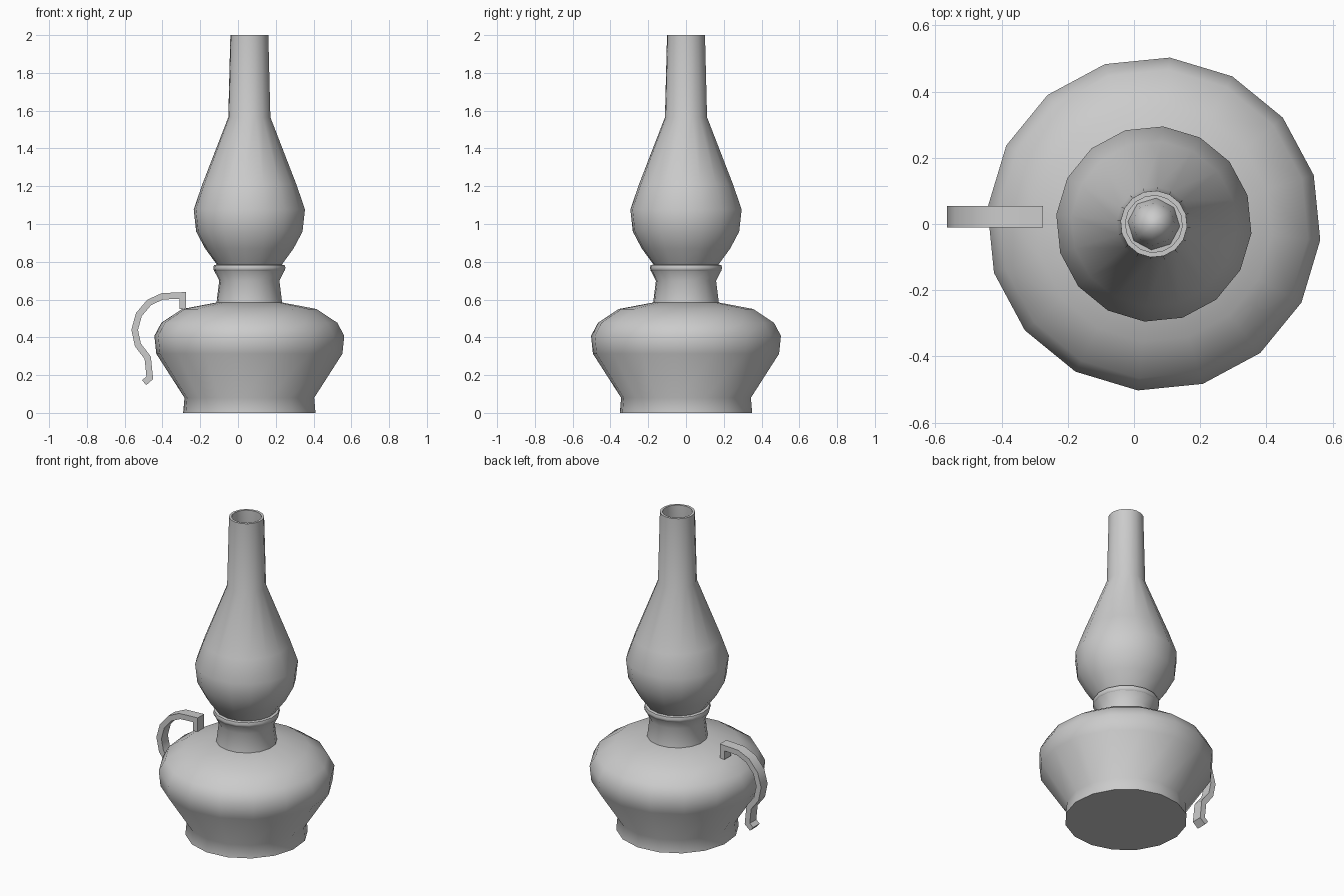
import bpy, bmesh, math
from mathutils import Vector

cube = bpy.data.objects.get("Cube")
if cube:
    bpy.data.objects.remove(cube, do_unlink=True)

AXIS_X = 0.06
SIDES = 16

grey = bpy.data.materials.new("plain grey")
grey.use_nodes = True
grey.diffuse_color = (0.6, 0.6, 0.6, 1)
grey.node_tree.nodes["Principled BSDF"].inputs["Base Color"].default_value = (0.6, 0.6, 0.6, 1)


def finish(bm, name, angle):
    bmesh.ops.recalc_face_normals(bm, faces=bm.faces)
    mesh = bpy.data.meshes.new(name)
    bm.to_mesh(mesh)
    bm.free()
    mesh.materials.append(grey)
    obj = bpy.data.objects.new(name, mesh)
    bpy.context.collection.objects.link(obj)
    bpy.ops.object.select_all(action='DESELECT')
    obj.select_set(True)
    bpy.context.view_layer.objects.active = obj
    bpy.ops.object.shade_smooth_by_angle(angle=math.radians(angle))
    return obj


def lathe(name, profile, sides=SIDES, closed=False, cap=False, angle=40):
    """Revolve (radius, height) points about the lamp axis."""
    bm = bmesh.new()
    turn = math.radians(-5.5)
    rings = []
    for r, z in profile:
        angles = [turn + math.tau * i / sides for i in range(sides)]
        rings.append([bm.verts.new((AXIS_X + r * math.cos(a), r * math.sin(a), z)) for a in angles])
    pairs = list(zip(rings, rings[1:]))
    if closed:
        pairs.append((rings[-1], rings[0]))
    for low, high in pairs:
        for i in range(sides):
            j = (i + 1) % sides
            bm.faces.new((low[i], low[j], high[j], high[i]))
    if cap:
        bm.faces.new(rings[0])
        bm.faces.new(rings[-1])
    return finish(bm, name, angle)


def strap(name, path, thickness, y0, y1):
    """Sweep a flat strip along an (x, z) path."""
    bm = bmesh.new()
    points = [Vector(p) for p in path]
    rings = []
    for i, p in enumerate(points):
        before = (p - points[i - 1]).normalized() if i else None
        after = (points[i + 1] - p).normalized() if i + 1 < len(points) else None
        before, after = before or after, after or before
        t = (before + after).normalized()
        n = Vector((-t.y, t.x)) * (thickness / 2 / max(t.dot(after), 0.5))
        a, b = p + n, p - n
        rings.append([bm.verts.new(c) for c in
                      ((a.x, y0, a.y), (a.x, y1, a.y), (b.x, y1, b.y), (b.x, y0, b.y))])
    for r, s in zip(rings, rings[1:]):
        for i in range(4):
            j = (i + 1) % 4
            bm.faces.new((r[i], r[j], s[j], s[i]))
    bm.faces.new(rings[0])
    bm.faces.new(rings[-1])
    return finish(bm, name, 30)


# Oil reservoir with its foot
lathe("reservoir", [(0.352, 0), (0.345, 0.08), (0.495, 0.313), (0.505, 0.408),
                    (0.468, 0.477), (0.357, 0.55), (0.171, 0.585)], cap=True)

# Burner neck and the rounded collar around it
lathe("neck", [(0.175, 0.58), (0.16, 0.70), (0.188, 0.755)], cap=True)
lathe("collar", [(0.175, 0.748), (0.188, 0.752), (0.192, 0.768),
                 (0.188, 0.782), (0.165, 0.787)], cap=True, angle=60)

# Glass chimney, open at the top, with an inner wall
outer = [(0.165, 0.775), (0.18, 0.795), (0.235, 0.87), (0.283, 0.96),
         (0.296, 1.077), (0.25, 1.21), (0.112, 1.565), (0.101, 2.0)]
inner = [(r - 0.015, z) for r, z in reversed(outer)]
lathe("chimney", outer + inner, closed=True)

# Wick holder inside the chimney
lathe("wick_holder", [(0.08, 0.78), (0.065, 0.86), (0.045, 0.9), (0.015, 0.92)],
      sides=8, cap=True, angle=60)

# Curved side handle
strap("handle", [(-0.497, 0.16), (-0.467, 0.186), (-0.478, 0.292), (-0.53, 0.36),
                 (-0.547, 0.44), (-0.525, 0.52), (-0.47, 0.585), (-0.40, 0.617),
                 (-0.292, 0.622), (-0.292, 0.55)], 0.034, -0.01, 0.055)
